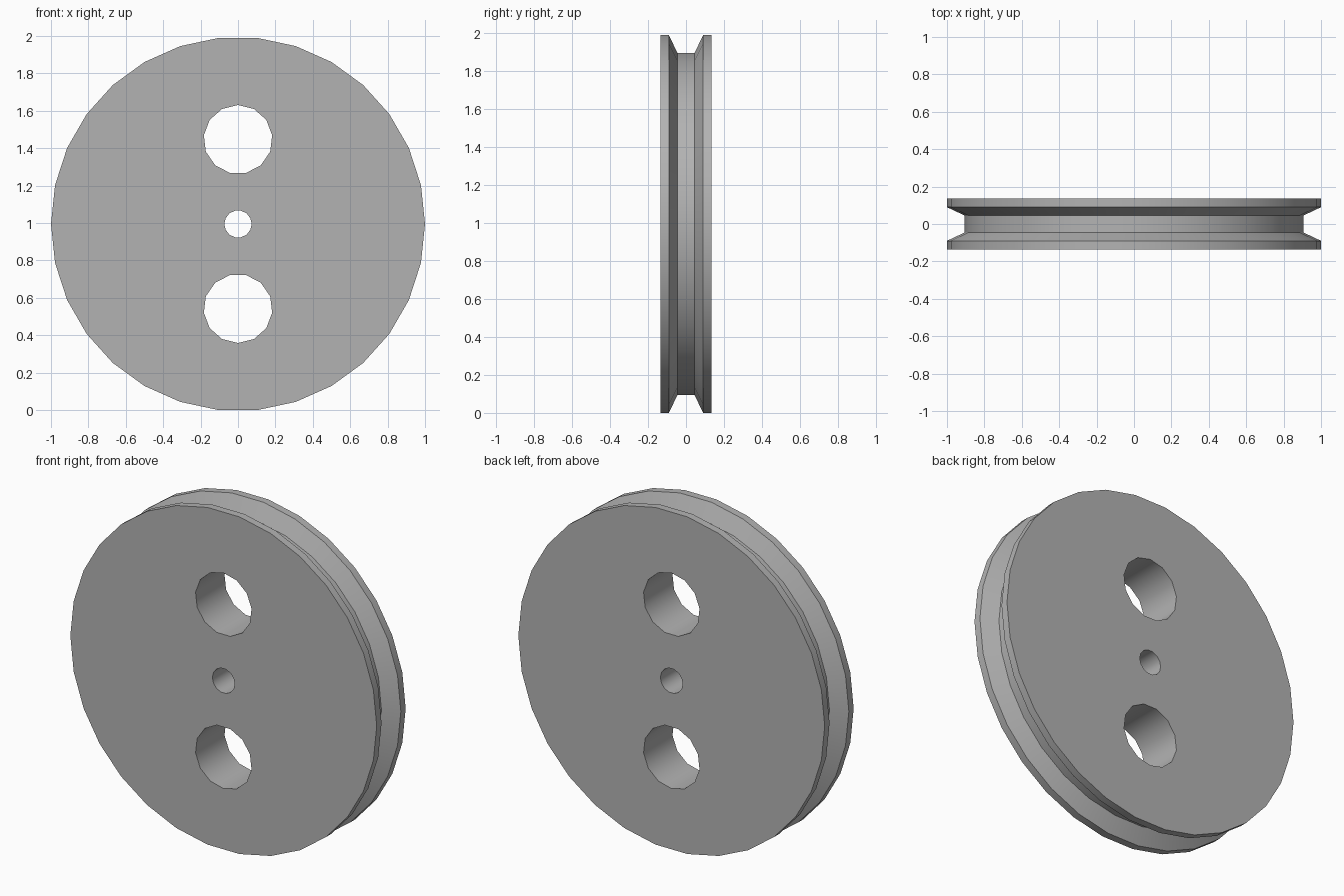
import bpy
import bmesh
from math import radians, pi
from mathutils import Matrix, Vector

cube = bpy.data.objects.get("Cube")
if cube:
    bpy.data.objects.remove(cube, do_unlink=True)

SIDES = 30
HUB_Z = 0.9945                      # flat edge of the rim rests on the ground
CENTRE = Vector((0, 0, HUB_Z))

grey = bpy.data.materials.new("plain grey")
grey.use_nodes = True
colour = (0.45, 0.45, 0.45, 1)
grey.diffuse_color = colour
grey.node_tree.nodes["Principled BSDF"].inputs["Base Color"].default_value = colour


def make_object(name, bm):
    bmesh.ops.recalc_face_normals(bm, faces=bm.faces)
    mesh = bpy.data.meshes.new(name)
    bm.to_mesh(mesh)
    bm.free()
    mesh.materials.append(grey)
    obj = bpy.data.objects.new(name, mesh)
    bpy.context.collection.objects.link(obj)
    return obj


def lathe(name, profile):
    """Turn a (radius, y) profile around the wheel axis and cap both ends."""
    bm = bmesh.new()
    rings = []
    for radius, y in profile:
        rings.append([bm.verts.new(CENTRE + Matrix.Rotation(2 * pi * i / SIDES, 3, 'Y')
                                   @ Vector((radius, y, 0))) for i in range(SIDES)])
    for a, b in zip(rings, rings[1:]):
        for i in range(SIDES):
            j = (i + 1) % SIDES
            bm.faces.new((a[i], a[j], b[j], b[i]))
    bm.faces.new(rings[0])
    bm.faces.new(rings[-1])
    return make_object(name, bm)


def drill(target, radius, sides, offset, angle):
    """Cut a round hole through the target, one corner pointing outwards."""
    bm = bmesh.new()
    bmesh.ops.create_cone(bm, cap_ends=True, segments=sides,
                          radius1=radius, radius2=radius, depth=1)
    # The cone's first corner is on its local +y, which is turned to face outwards
    bm.transform(Matrix.Translation(CENTRE)
                 @ Matrix.Rotation(angle, 4, 'Y')
                 @ Matrix.Translation((0, 0, offset))
                 @ Matrix.Rotation(radians(90), 4, 'X'))
    cutter = make_object("hole_cutter", bm)
    cutter.hide_render = True
    mod = target.modifiers.new("hole", 'BOOLEAN')
    mod.operation = 'DIFFERENCE'
    mod.solver = 'EXACT'
    mod.object = cutter
    bpy.context.view_layer.objects.active = target
    bpy.ops.object.modifier_apply(modifier=mod.name)
    bpy.data.objects.remove(cutter, do_unlink=True)


# Grooved wheel body
half = [(1, -0.135), (1, -0.09), (0.905, -0.045)]
wheel = lathe("pulley_wheel", half + [(r, -y) for r, y in reversed(half)])

# Axle hole and four lightening holes
drill(wheel, 0.073, 14, 0, radians(90))
for k in range(4):
    drill(wheel, 0.184, 13, 0.452, k * radians(90))

# Smooth curved walls with crisp rims
bpy.ops.object.select_all(action='DESELECT')
wheel.select_set(True)
bpy.context.view_layer.objects.active = wheel
bpy.ops.object.shade_smooth_by_angle(angle=radians(30))
